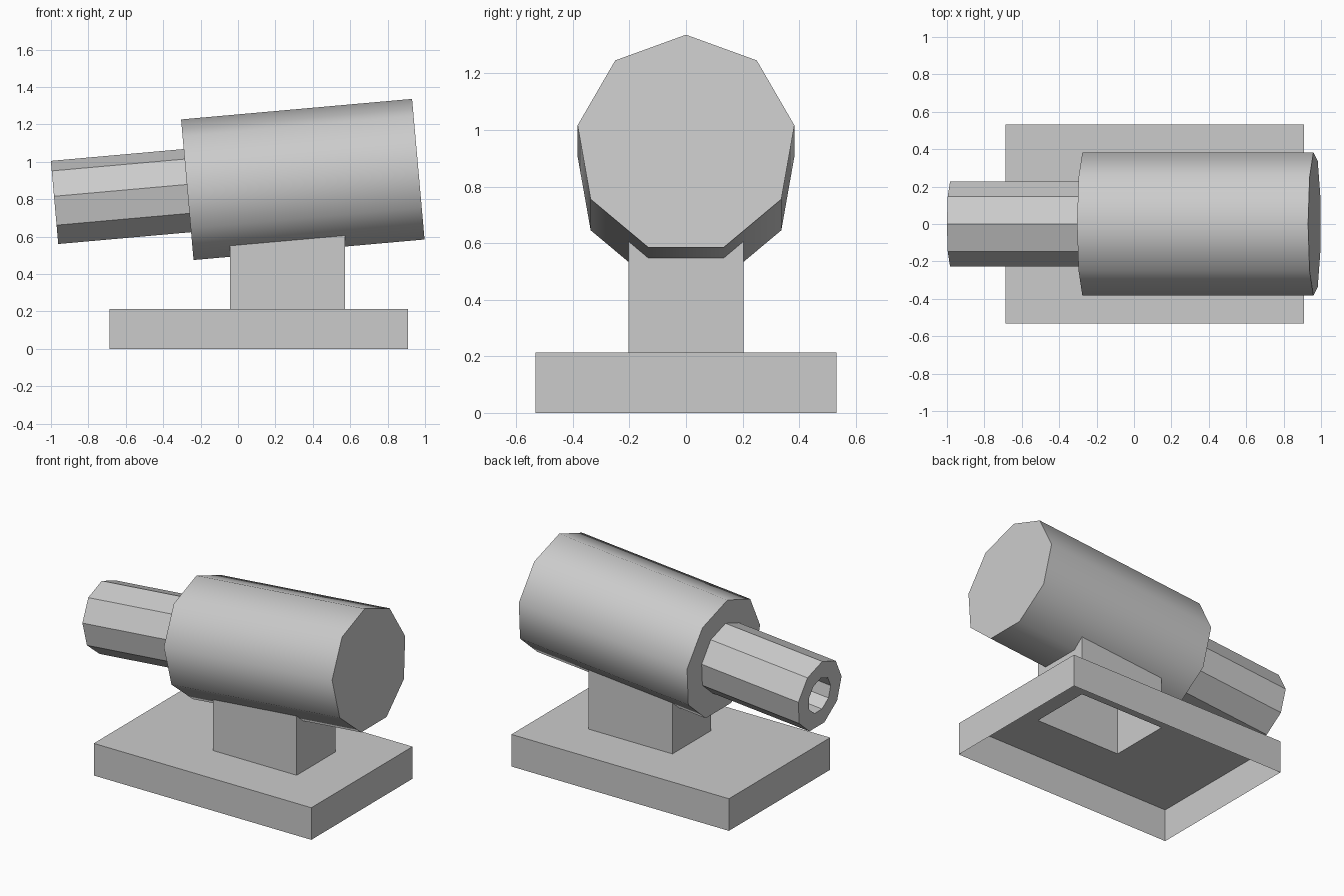
import bpy, bmesh
from math import sin, cos, radians, pi

if "Cube" in bpy.data.objects:
    bpy.data.objects.remove(bpy.data.objects["Cube"])


def skin(name, rings, cap_start=False, cap_end=False, loop=False):
    """Bridge equal-length point rings into one object."""
    bm = bmesh.new()
    vs = [[bm.verts.new(p) for p in r] for r in rings]
    n = len(vs[0])
    pairs = list(zip(vs, vs[1:])) + ([(vs[-1], vs[0])] if loop else [])
    for a, b in pairs:
        for i in range(n):
            j = (i + 1) % n
            bm.faces.new((a[i], a[j], b[j], b[i]))
    if cap_start:
        bm.faces.new(vs[0])
    if cap_end:
        bm.faces.new(vs[-1])
    bmesh.ops.recalc_face_normals(bm, faces=bm.faces)
    me = bpy.data.meshes.new(name)
    bm.to_mesh(me)
    bm.free()
    ob = bpy.data.objects.new(name, me)
    bpy.context.collection.objects.link(ob)
    return ob


def rect(x0, x1, hy, z):
    return [(x0, -hy, z), (x1, -hy, z), (x1, hy, z), (x0, hy, z)]


def nonagon(t, r):
    return [(t, r * sin(2 * pi * i / 9), r * cos(2 * pi * i / 9)) for i in range(9)]


# Hollow base plate and post, open underneath
skin("base_and_post", [
    rect(-0.687, 0.91, 0.531, 0.0),
    rect(-0.687, 0.91, 0.531, 0.213),
    rect(-0.043, 0.573, 0.203, 0.213),
    rect(-0.043, 0.573, 0.203, 0.66),
], cap_end=True)

# Nine-sided body, smooth sides with sharp end caps
body = skin("body", [nonagon(0, 0.389), nonagon(1.24, 0.389)],
            cap_start=True, cap_end=True)

# Nine-sided barrel with a bore
barrel = skin("barrel", [
    nonagon(0.01, 0.117), nonagon(-0.713, 0.117),
    nonagon(-0.713, 0.23), nonagon(0.01, 0.23),
], loop=True)

# Tilt body and barrel on a shared axis
for ob in (body, barrel):
    ob.location = (-0.27, 0, 0.839)
    ob.rotation_euler = (0, radians(-5.08), 0)

bpy.context.view_layer.objects.active = body
body.select_set(True)
bpy.ops.object.shade_smooth_by_angle(angle=radians(45))
